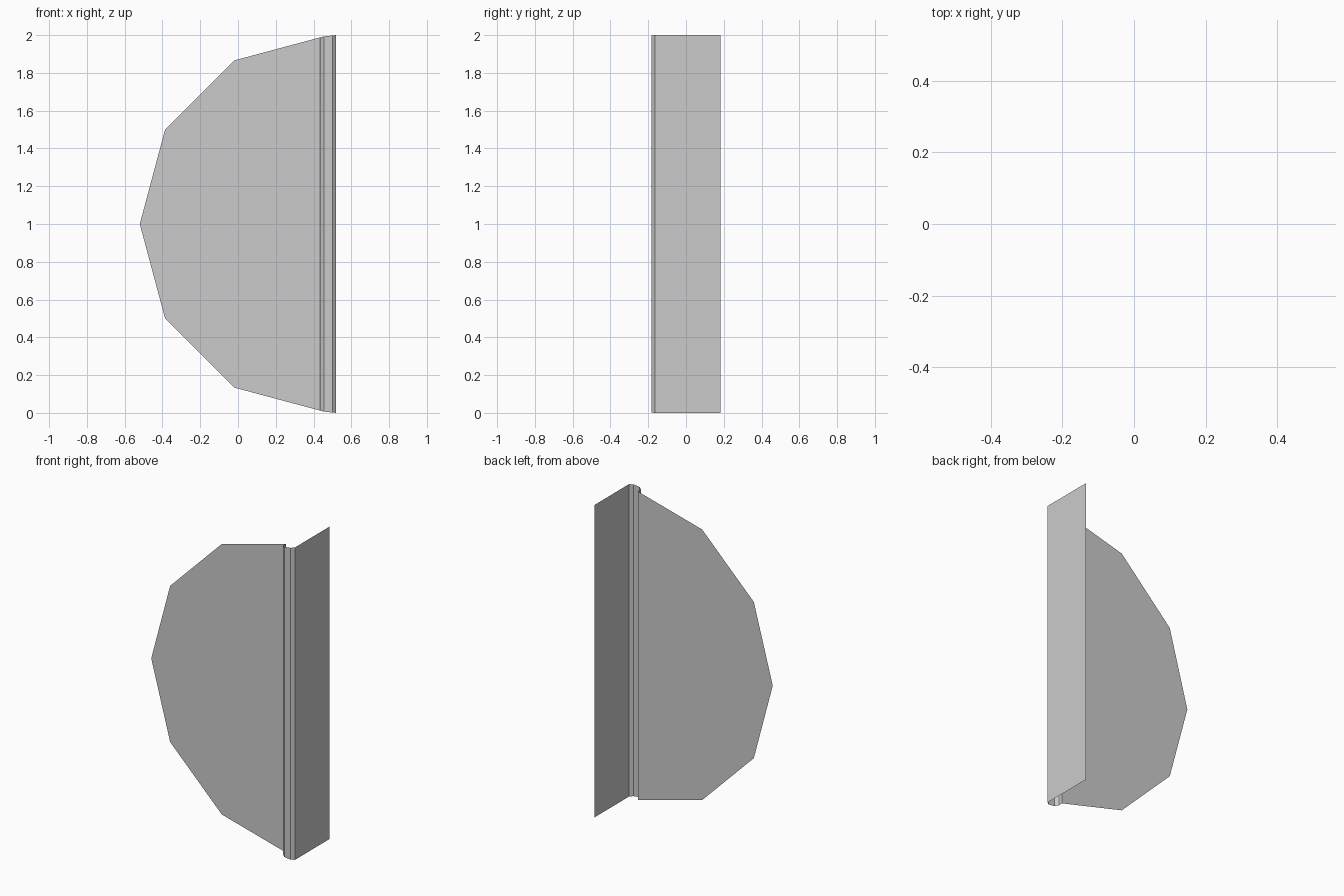
import bpy, bmesh
from math import sin, cos, radians

if "Cube" in bpy.data.objects:
    bpy.data.objects.remove(bpy.data.objects["Cube"])


def make_object(name, bm):
    mesh = bpy.data.meshes.new(name)
    bm.to_mesh(mesh)
    bm.free()
    obj = bpy.data.objects.new(name, mesh)
    bpy.context.collection.objects.link(obj)
    return obj


def folded_sheet(name, profile):
    """Sheet standing along a plan profile of (x, y, half height)."""
    bm = bmesh.new()
    pairs = [[bm.verts.new((x, y, 1 + s * h)) for s in (-1, 1)] for x, y, h in profile]
    for (a, b), (c, d) in zip(pairs, pairs[1:]):
        bm.faces.new((a, c, d, b))
    return make_object(name, bm)


CENTRE_X, PANEL_Y, EDGE_X = 0.48, -0.135, 0.435
EDGE_H = 0.988

# Flat panel: half of a twelve-sided disc, cut at the bead
bm = bmesh.new()
outline = [(EDGE_X, 1 + EDGE_H)]
for deg in range(120, 241, 30):
    outline.append((CENTRE_X + cos(radians(deg)), 1 + sin(radians(deg))))
outline.append((EDGE_X, 1 - EDGE_H))
bm.faces.new([bm.verts.new((x, PANEL_Y, z)) for x, z in reversed(outline)])
bmesh.ops.recalc_face_normals(bm, faces=bm.faces)
if next(iter(bm.faces)).normal.y > 0:
    bmesh.ops.reverse_faces(bm, faces=bm.faces)
make_object("half_disc_panel", bm)

# Raised bead with bevelled corners along the straight side
folded_sheet("edge_bead", [
    (EDGE_X, PANEL_Y, EDGE_H),
    (EDGE_X, -0.165, EDGE_H),
    (0.455, -0.182, 0.993),
    (0.50, -0.182, 0.998),
    (0.52, -0.165, 1.0),
])

# Flange folded back at a right angle
folded_sheet("side_flange", [(0.52, -0.165, 1.0), (0.52, 0.182, 1.0)])
